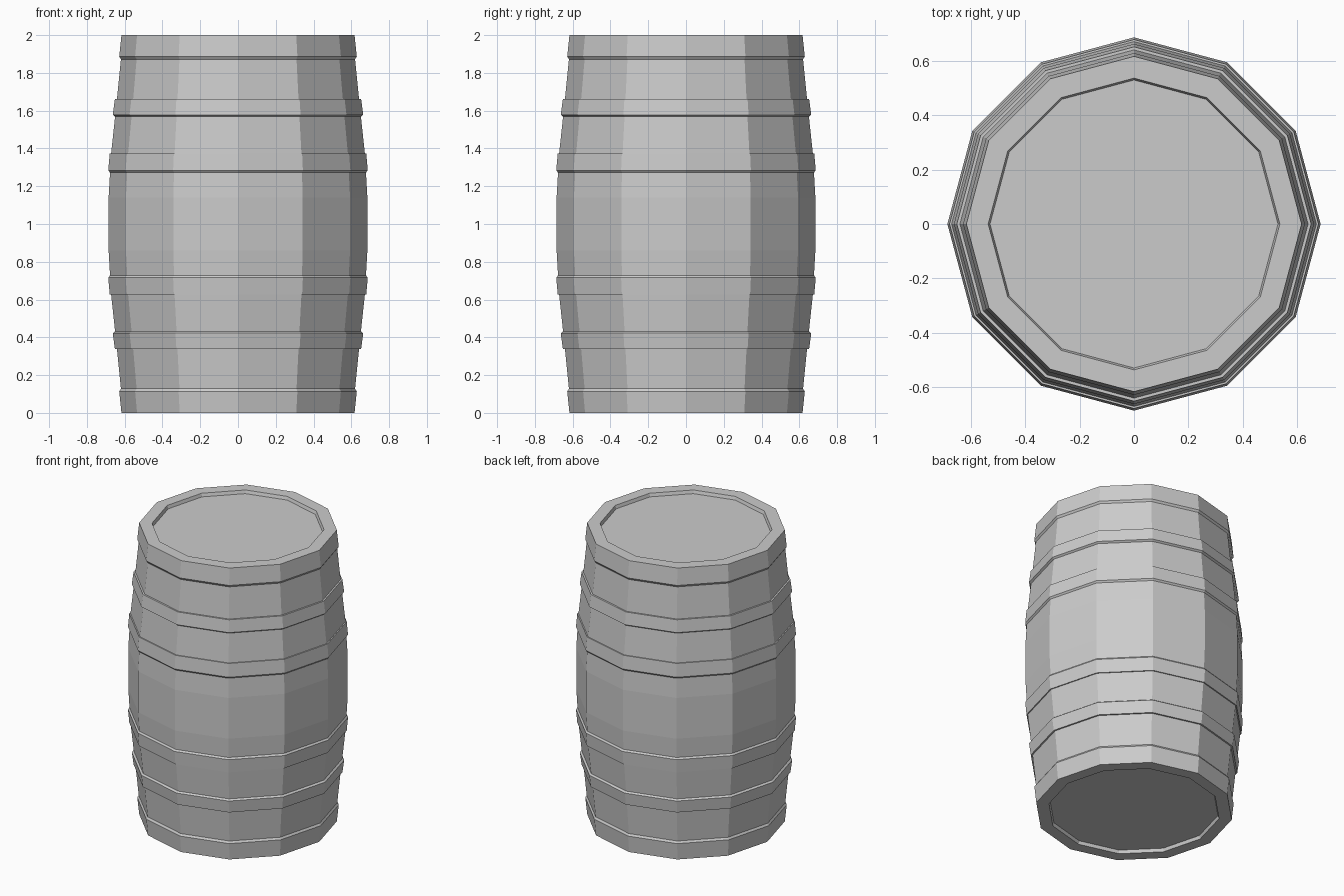
import bpy, bmesh, math

if "Cube" in bpy.data.objects:
    bpy.data.objects.remove(bpy.data.objects["Cube"])

SIDES = 12


def lathe(name, profile):
    """Revolve (radius, z) points into a flat-faced 12-sided part; radius 0 closes it."""
    bm = bmesh.new()
    rings = []
    for r, z in profile:
        rings.append([bm.verts.new((r * math.cos(2 * math.pi * i / SIDES),
                                    r * math.sin(2 * math.pi * i / SIDES), z))
                      for i in range(SIDES)])
    for a, b in zip(rings, rings[1:]):
        for i in range(SIDES):
            j = (i + 1) % SIDES
            bm.faces.new((a[i], a[j], b[j], b[i]))
    bmesh.ops.remove_doubles(bm, verts=bm.verts, dist=1e-5)
    bmesh.ops.recalc_face_normals(bm, faces=bm.faces)
    mesh = bpy.data.meshes.new(name)
    bm.to_mesh(mesh)
    bm.free()
    obj = bpy.data.objects.new(name, mesh)
    bpy.context.collection.objects.link(obj)
    return obj


# Barrel body: recessed lid, rim and bulging staves, lower half mirrored upward
half = [(0, 0.022), (0.53, 0.022), (0.537, 0), (0.617, 0), (0.619, 0.12),
        (0.641, 0.34), (0.672, 0.63), (0.685, 0.86)]
lathe("barrel_body", half + [(r, 2 - z) for r, z in reversed(half)])

# Hoops: (inner bottom, outer bottom, outer top, inner top), mirrored top and bottom
hoops = {
    "end_hoop": [(0.617, 0), (0.629, 0.114), (0.619, 0.129), (0.61, 0.129), (0.61, 0), (0.617, 0)],
    "quarter_hoop": [(0.635, 0.339), (0.652, 0.339), (0.663, 0.422), (0.65, 0.432), (0.635, 0.432), (0.635, 0.339)],
    "bulge_hoop": [(0.66, 0.626), (0.679, 0.626), (0.687, 0.717), (0.676, 0.73), (0.66, 0.73), (0.66, 0.626)],
}
for name, prof in hoops.items():
    lathe("lower_" + name, prof)
    lathe("upper_" + name, [(r, 2 - z) for r, z in prof])
